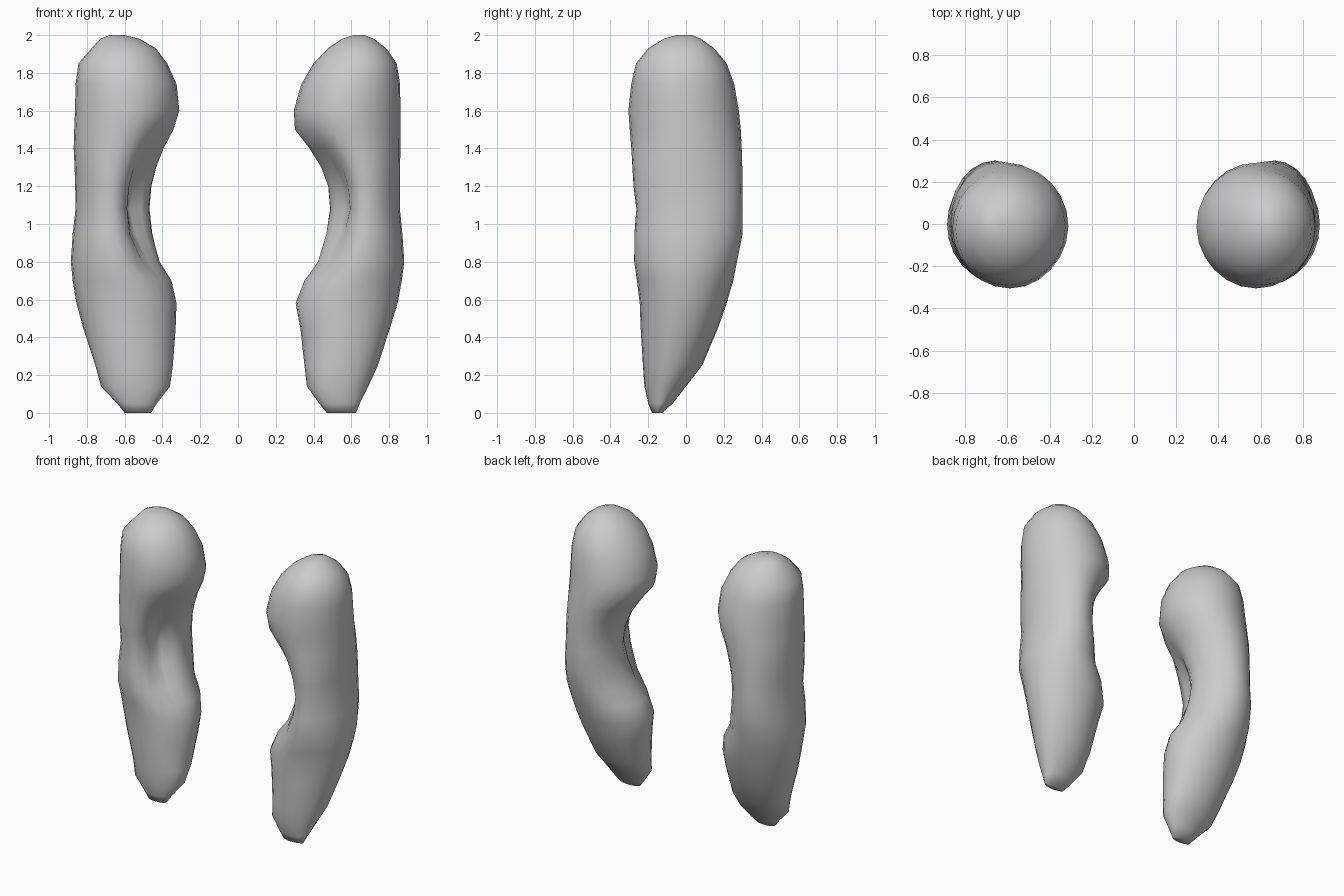
import bpy, bmesh, math

SIDES = 24

# Shared height and depth profile: z, front y, back y
DEPTH = [(0.0, -.18, -.125), (.05, -.20, -.07), (.14, -.22, 0.0), (.25, -.228, .085),
         (.45, -.24, .17), (.58, -.245, .215), (.70, -.26, .25), (.80, -.275, .27),
         (.95, -.275, .30), (1.08, -.265, .30), (1.2, -.28, .30), (1.3, -.285, .298),
         (1.4, -.29, .295), (1.5, -.298, .29), (1.6, -.305, .28), (1.74, -.29, .255),
         (1.85, -.265, .215), (1.93, -.20, .15), (1.98, -.12, .08), (2.0, -.05, .03)]

# Inner and outer distance from the centre plane at each height
RIGHT = [(.47, .625), (.43, .645), (.365, .69), (.352, .74), (.33, .805), (.305, .845),
         (.35, .867), (.42, .88), (.46, .87), (.48, .857), (.47, .857), (.435, .858),
         (.375, .86), (.30, .86), (.295, .86), (.335, .858), (.40, .84), (.475, .785),
         (.55, .72), (.61, .67)]
LEFT = [(.46, .60), (.43, .64), (.36, .725), (.345, .755), (.33, .82), (.325, .855),
        (.35, .875), (.41, .885), (.445, .875), (.46, .86), (.45, .862), (.425, .865),
        (.39, .87), (.34, .867), (.31, .863), (.325, .86), (.375, .845), (.435, .775),
        (.52, .73), (.60, .68)]


def lobe(name, side, widths, notch):
    """Loft rings into a tall lobe with a hollow in its inner front face."""
    bm = bmesh.new()
    rings = []
    for (z, y0, y1), (x0, x1) in zip(DEPTH, widths):
        cx, cy = (x0 + x1) / 2, (y0 + y1) / 2
        rx, ry = (x1 - x0) / 2, (y1 - y0) / 2
        depth = notch * math.exp(-((z - 1.09) / .27) ** 2)
        ring = []
        for i in range(SIDES):
            a = math.tau * i / SIDES
            # distance from the inner front direction
            d = (a - math.radians(218) + math.pi) % math.tau - math.pi
            r = 1 - depth * math.exp(-(d / .46) ** 2)
            ring.append(bm.verts.new((side * (cx + rx * r * math.cos(a)),
                                      cy + ry * r * math.sin(a), z)))
        rings.append(ring)
    for low, high in zip(rings, rings[1:]):
        for i in range(SIDES):
            j = (i + 1) % SIDES
            bm.faces.new((low[i], low[j], high[j], high[i]))
    bm.faces.new(rings[0])
    bm.faces.new(rings[-1])
    bmesh.ops.recalc_face_normals(bm, faces=bm.faces)
    for f in bm.faces:
        f.smooth = True
    mesh = bpy.data.meshes.new(name)
    bm.to_mesh(mesh)
    bm.free()
    obj = bpy.data.objects.new(name, mesh)
    bpy.context.collection.objects.link(obj)
    return obj


# The two lobes, with the deeper hollow on the left
lobe("right_lung", 1, RIGHT, .42)
lobe("left_lung", -1, LEFT, .55)
